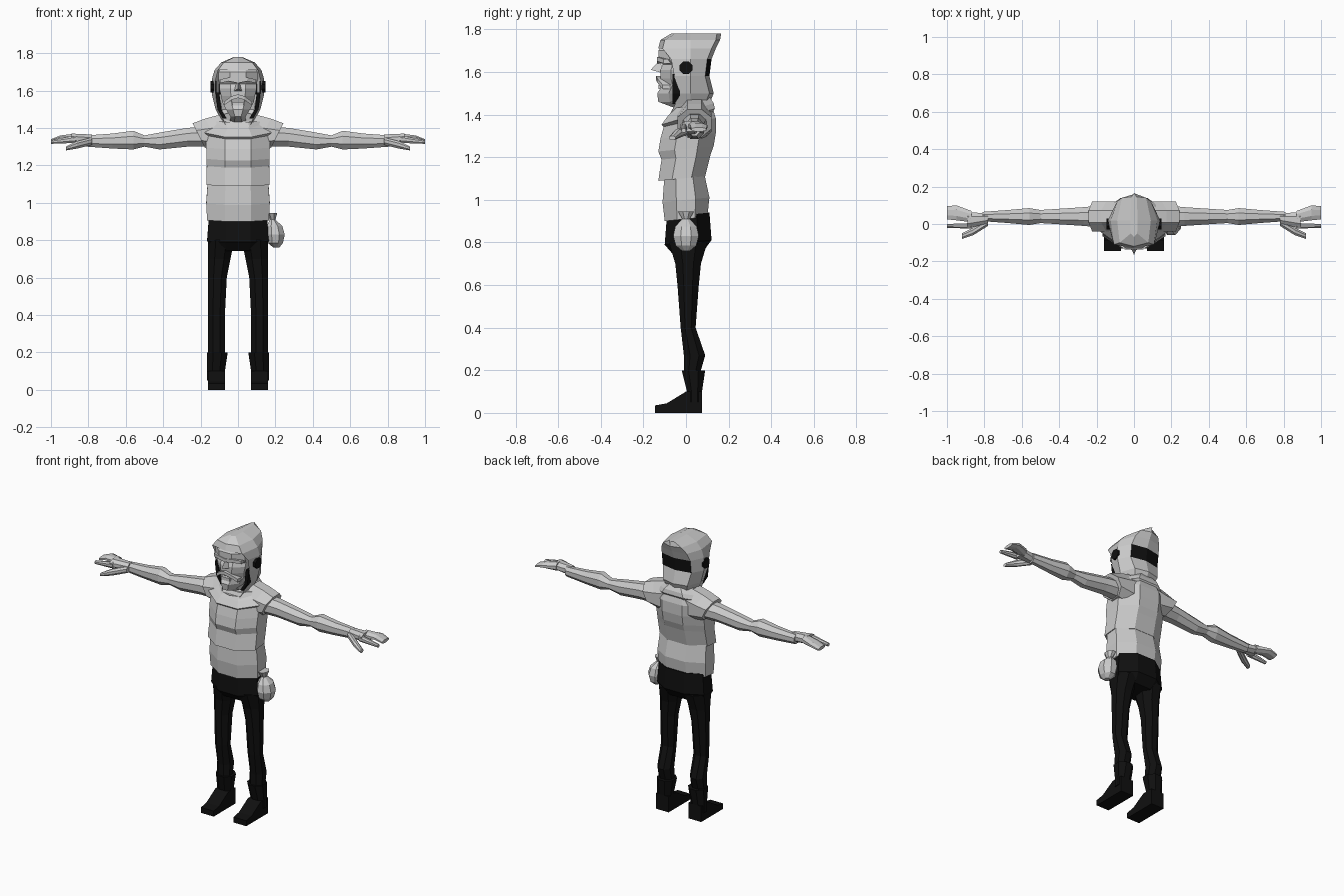
import bpy
import bmesh
from math import cos, sin, pi

cube = bpy.data.objects.get("Cube")
if cube:
    bpy.data.objects.remove(cube, do_unlink=True)


def material(name, value):
    mat = bpy.data.materials.new(name)
    mat.use_nodes = True
    colour = (value, value, value, 1)
    mat.diffuse_color = colour
    shader = mat.node_tree.nodes["Principled BSDF"]
    shader.inputs["Base Color"].default_value = colour
    return mat


GREY = material("light grey", 0.6)
BLACK = material("near black", 0.005)


def build(name, verts, faces, mat, mirror=False):
    """Make a flat-shaded object, optionally mirrored across x."""
    mesh = bpy.data.meshes.new(name)
    mesh.from_pydata(verts, [], faces)
    mesh.materials.append(mat)
    bm = bmesh.new()
    bm.from_mesh(mesh)
    bmesh.ops.recalc_face_normals(bm, faces=bm.faces)
    bm.to_mesh(mesh)
    bm.free()
    obj = bpy.data.objects.new(name, mesh)
    bpy.context.collection.objects.link(obj)
    if mirror:
        obj.modifiers.new("Mirror", 'MIRROR')
    return obj


def skin(loops, skip=lambda row, column: False):
    """Join equal vertex loops with quads and cap both ends."""
    sides = len(loops[0])
    verts = [point for loop in loops for point in loop]
    faces = []
    for row in range(len(loops) - 1):
        low, high = row * sides, (row + 1) * sides
        for i in range(sides):
            j = (i + 1) % sides
            if not skip(row, i):
                faces.append((low + i, low + j, high + j, high + i))
    faces.append(tuple(range(sides)))
    faces.append(tuple(range(len(verts) - sides, len(verts))))
    return verts, faces


def loft(name, mat, rings, axis='z', slope=0, sides=8, mirror=False):
    """Skin rings of (position, centre a, radius a, centre b, radius b)."""
    loops = []
    for position, a, radius_a, b, radius_b in rings:
        loop = []
        for i in range(sides):
            angle = 2 * pi * (i + 0.5) / sides
            u = radius_a * cos(angle) / cos(pi / sides)
            v = radius_b * sin(angle) / cos(pi / sides)
            along = position + slope * v
            loop.append((a + u, b + v, along) if axis == 'z' else (along, a + u, b + v))
        loops.append(loop)
    return build(name, *skin(loops), mat, mirror)


def centred(*rows):
    """Rings on the middle plane from (z, half width, y, half depth)."""
    return [(z, 0, width, y, depth) for z, width, y, depth in rows]


def limb(name, outer, *rows):
    """A leg part with a straight outer side: (z, inner x, y, half depth)."""
    rings = [(z, (outer + inner) / 2, (outer - inner) / 2, y, depth)
             for z, inner, y, depth in rows]
    loft(name, BLACK, rings, mirror=True)


def bar(name, *points):
    """A thin mirrored bar on the face, starting at the middle."""
    rings = [(x, y, .02, z, .01) for x, y, z in points]
    loft(name, GREY, rings, axis='x', sides=4, mirror=True)


def hand_part(name, *rings):
    loft(name, GREY, rings, axis='x', mirror=True)


# Trousers and boots
loft("trouser_seat", BLACK, slope=.1, rings=centred(
    (.75, .14, .01, .07), (.8, .165, .01, .11), (.93, .155, .01, .1)))
limb("leg", .16, (.2, .07, .03, .04), (.27, .07, .04, .05), (.4, .07, .01, .035),
     (.6, .06, .01, .05), (.7, .04, .01, .06), (.8, .02, .01, .09))
limb("boot_shaft", .165, (.05, .07, .04, .035), (.1, .07, .04, .035),
     (.2, .055, .035, .055))
foot = [(-.145, 0), (.075, 0), (.075, .1), (0, .1), (-.09, .045), (-.145, .035)]
build("boot_foot", *skin([[(x, y, z) for y, z in foot] for x in (.07, .16)]),
      BLACK, mirror=True)

# Shirt and vest
loft("shirt", GREY, slope=.1, rings=centred(
    (.91, .165, 0, .1), (1, .17, 0, .11), (1.14, .16, -.01, .09)))
loft("vest", GREY, slope=.1, rings=centred(
    (1.1, .168, -.02, .11), (1.2, .167, 0, .115), (1.24, .168, 0, .13),
    (1.3, .17, .01, .13), (1.37, .17, .02, .12), (1.44, .13, .03, .09)))
loft("vest_shoulder", GREY, axis='x', slope=.5, mirror=True, rings=[
    (.05, .04, .08, 1.37, .1), (.13, .04, .08, 1.36, .09), (.21, .04, .08, 1.36, .065)])
loft("collar", GREY, slope=.3, rings=centred(
    (1.37, .16, .01, .11), (1.39, .18, .01, .125),
    (1.42, .15, .02, .11), (1.46, .09, .03, .08)))

# Arms and hands
arm = [(.16, .06, 1.355, .055), (.27, .05, 1.35, .05), (.42, .04, 1.33, .045),
       (.5, .035, 1.33, .03), (.56, .045, 1.335, .05), (.67, .035, 1.33, .04),
       (.81, .025, 1.33, .03)]
loft("arm", GREY, [(x, .04, depth, z, height) for x, depth, z, height in arm],
     axis='x', mirror=True)
hand_part("palm", (.78, .03, .025, 1.335, .03), (.89, .02, .045, 1.345, .025))
hand_part("joined_fingers", (.87, .04, .03, 1.345, .025),
          (.95, .06, .04, 1.345, .015), (1, .06, .035, 1.33, .01))
hand_part("index_finger", (.87, -.01, .015, 1.34, .02), (1, -.01, .01, 1.325, .01))
hand_part("thumb", (.78, .01, .02, 1.33, .02), (.86, -.04, .02, 1.31, .02),
          (.92, -.065, .015, 1.29, .01))

# Hood with an open face: z, half width, front y, back y
hood_rows = [(1.41, .075, -.07, .1), (1.45, .095, -.05, .11), (1.5, .12, -.055, .13),
             (1.58, .14, -.055, .11), (1.66, .14, -.07, .12), (1.71, .125, -.11, .14),
             (1.75, .09, -.1, .16), (1.78, .02, -.05, .165)]
hood_loops = []
for z, width, front, back in hood_rows:
    left = [(width * .85, front, z), (width, .02, z), (width * .72, back - .02, z)]
    right = [(-x, y, z) for x, y, z in reversed(left)]
    hood_loops.append(left + [(0, back, z)] + right + [(0, front - .02, z)])
hood = build("hood", *skin(hood_loops, lambda row, i: row < 5 and i > 5), GREY)

# Dark band on the back of the hood
hood.data.materials.append(BLACK)
for face in hood.data.polygons:
    if face.center.y > .08 and 1.6 < face.center.z < 1.65:
        face.material_index = 1

loft("ear_disc", BLACK, [(x, 0, .03, 1.62, .03) for x in (.115, .146)],
     axis='x', mirror=True)
loft("chin_strap", BLACK, [(z, x, .01, -.045, .018) for z, x in
                           ((1.45, .07), (1.5, .1), (1.59, .11))], sides=4, mirror=True)

# Face: z, half width, front y
face_rows = [(1.43, .045, -.05), (1.46, .04, -.13), (1.5, .065, -.135),
             (1.54, .085, -.11), (1.57, .09, -.12), (1.61, .1, -.12),
             (1.635, .1, -.11), (1.66, .105, -.13), (1.7, .105, -.13), (1.72, .09, -.115)]
face_back = .05
loft("face", GREY, [(z, 0, width, (face_back + front) / 2, (face_back - front) / 2)
                    for z, width, front in face_rows])
build("nose", [(0, -.12, 1.66), (0, -.165, 1.61), (-.025, -.11, 1.595), (.025, -.11, 1.595)],
      [(0, 1, 2), (0, 3, 1), (1, 3, 2), (0, 2, 3)], GREY)
bar("eyebrow", (0, -.115, 1.65), (.05, -.115, 1.66), (.095, -.085, 1.65))
bar("moustache", (0, -.12, 1.57), (.035, -.115, 1.56), (.075, -.09, 1.53))
bar("lower_lip", (0, -.11, 1.53), (.03, -.11, 1.53))

# Tied pouch at the left hip: z, x, radius
pouch = [(.76, .205, .015), (.785, .2, .04), (.83, .2, .05), (.875, .195, .042),
         (.91, .185, .015), (.945, .18, .03)]
loft("pouch", GREY, [(z, x, radius, 0, radius * 1.2) for z, x, radius in pouch])
